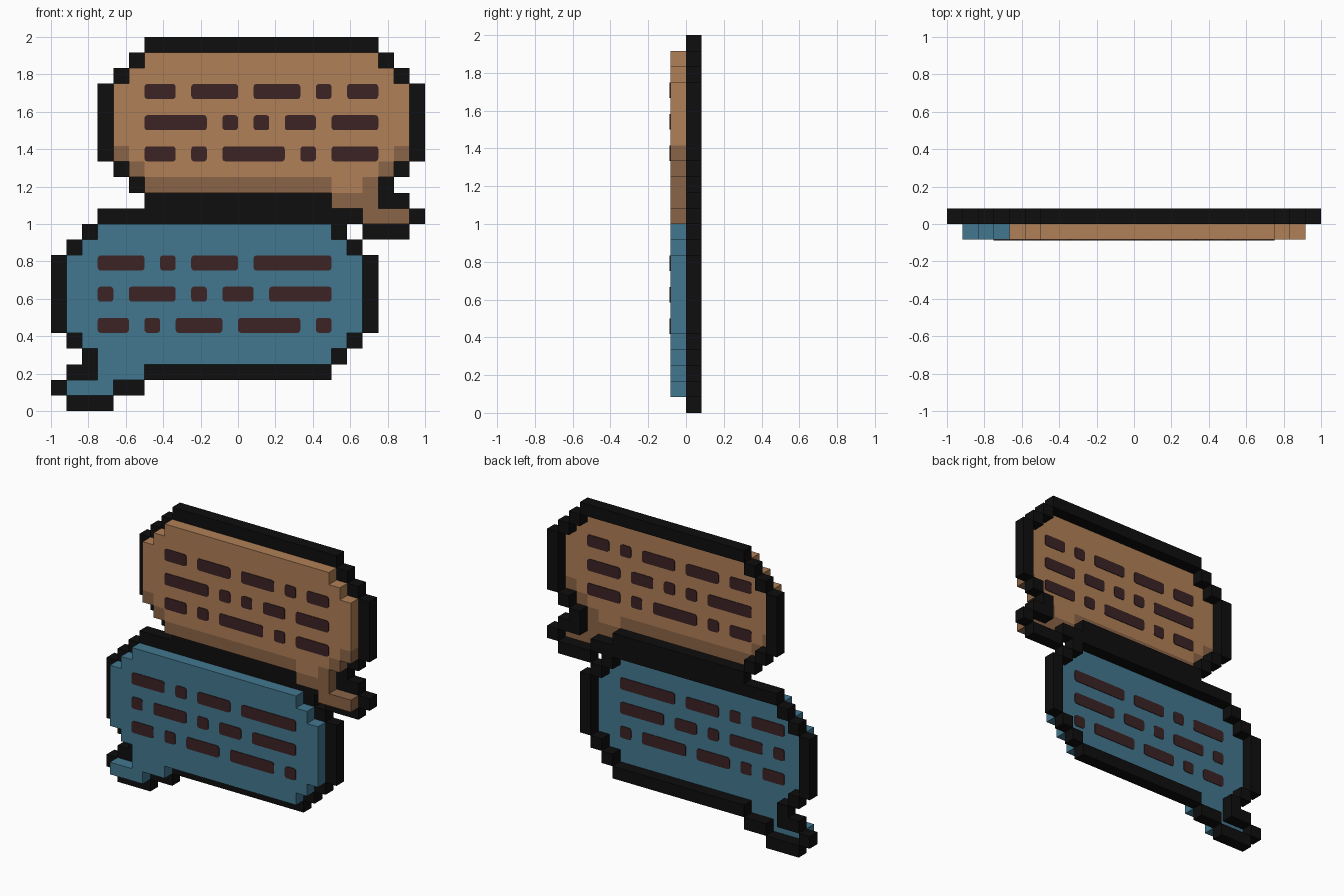
import bpy, bmesh
from mathutils import Matrix

U = 1 / 12          # one pixel of the design
PLATE = 0.004       # thickness of the text plates

if "Cube" in bpy.data.objects:
    bpy.data.objects.remove(bpy.data.objects["Cube"])


def material(name, rgb):
    linear = [(c / 255 / 12.92) if c < 11 else ((c / 255 + 0.055) / 1.055) ** 2.4 for c in rgb]
    mat = bpy.data.materials.new(name)
    mat.use_nodes = True
    mat.diffuse_color = (*linear, 1)
    mat.node_tree.nodes["Principled BSDF"].inputs["Base Color"].default_value = (*linear, 1)
    return mat


black = material("outline_black", (14, 14, 14))
tan = material("bubble_tan", (176, 128, 87))
brown = material("shadow_brown", (138, 100, 70))
blue = material("bubble_blue", (66, 119, 143))
ink = material("text_dark", (60, 35, 36))


def finish(bm, name, mats):
    mesh = bpy.data.meshes.new(name)
    bm.to_mesh(mesh)
    bm.free()
    for m in mats:
        mesh.materials.append(m)
    obj = bpy.data.objects.new(name, mesh)
    bpy.context.collection.objects.link(obj)
    return obj


def pixel_slab(name, cells, y0, y1, mats, shaded=()):
    """Extrude a set of (column, row) pixels between two depths."""
    bm = bmesh.new()
    for i, k in cells:
        corners = ((i, k), (i + 1, k), (i + 1, k + 1), (i, k + 1))
        bm.faces.new([bm.verts.new((x * U, y0, z * U)) for x, z in corners])
    bmesh.ops.remove_doubles(bm, verts=bm.verts, dist=U / 100)
    front = bm.faces[:]
    back = bmesh.ops.duplicate(bm, geom=front)
    back_faces = [g for g in back["geom"] if isinstance(g, bmesh.types.BMFace)]
    bmesh.ops.translate(bm, verts=list({v for f in back_faces for v in f.verts}), vec=(0, y1 - y0, 0))
    bmesh.ops.reverse_faces(bm, faces=back_faces)
    # Walls wherever a pixel has no neighbour
    for i, k in cells:
        for dx, dz, a, b in ((1, 0, (1, 0), (1, 1)), (-1, 0, (0, 1), (0, 0)),
                             (0, 1, (1, 1), (0, 1)), (0, -1, (0, 0), (1, 0))):
            if (i + dx, k + dz) not in cells:
                pts = ((a, y0), (a, y1), (b, y1), (b, y0))
                bm.faces.new([bm.verts.new(((i + p[0]) * U, y, (k + p[1]) * U)) for p, y in pts])
    bmesh.ops.remove_doubles(bm, verts=bm.verts, dist=U / 100)
    bmesh.ops.recalc_face_normals(bm, faces=bm.faces)
    # Shaded pixels take the second colour on every side
    for f in bm.faces:
        inside = (f.calc_center_median() - f.normal * U * 0.4) / U
        f.material_index = int((int(inside.x // 1), int(inside.z // 1)) in shaded)
    return finish(bm, name, mats)


def text_bars(name, rows):
    """Rounded dashes on the front and back of a bubble."""
    bm = bmesh.new()
    for k, spans in rows.items():
        for a, b in spans:
            for y in (-U - PLATE / 2, PLATE / 2):
                mat = Matrix.Translation(((a + b) / 2 * U, y, (k + 0.5) * U))
                mat = mat @ Matrix.Diagonal(((b - a) * U, PLATE, U * 0.97, 1))
                bar = bmesh.ops.create_cube(bm, size=1, matrix=mat)["verts"]
                edges = {e for v in bar for e in v.link_edges
                         if abs(e.verts[0].co.y - e.verts[1].co.y) > PLATE / 2}
                bmesh.ops.bevel(bm, geom=list(edges), offset=0.016, segments=3,
                                profile=0.5, affect='EDGES')
    return finish(bm, name, [ink])


def pixels(spans):
    return {(i, k) for k, a, b in spans for i in range(a, b)}


def outline(cells):
    ring = {(i + dx, k + dz) for i, k in cells
            for dx, dz in ((1, 0), (-1, 0), (0, 1), (0, -1))}
    return ring - cells


# Bubble body with its tail, as (row, first column, end column)
body = pixels([(22, -6, 9), (21, -7, 10), *[(k, -8, 11) for k in range(16, 21)],
               (15, -7, 10), (14, -6, 9), (13, 6, 9), (12, 8, 11)])
shadow = pixels([(16, -8, -7), (16, 10, 11), (15, -7, -6), (15, 9, 10),
                 (14, -6, 6), (14, 8, 9), (13, 6, 9), (12, 8, 11)])

# The lower bubble is the upper one mirrored and moved down
lower_body = {(-1 - i, k - 11) for i, k in body}

for place, cells, mats, shaded in (("upper", body, [tan, brown], shadow),
                                   ("lower", lower_body, [blue], ())):
    pixel_slab(place + "_bubble", cells, -U, 0, mats, shaded)
    pixel_slab(place + "_outline", outline(cells), 0, U, [black])

# Dashes standing for lines of writing
text_bars("upper_text", {
    20: [(-6, -4), (-3, 0), (1, 4), (5, 6), (7, 9)],
    18: [(-6, -2), (-1, 0), (1, 2), (3, 5), (6, 9)],
    16: [(-6, -4), (-3, -2), (-1, 3), (4, 5), (6, 9)]})
text_bars("lower_text", {
    9: [(-9, -6), (-5, -4), (-3, 0), (1, 6)],
    7: [(-9, -8), (-7, -4), (-3, -2), (-1, 1), (2, 6)],
    5: [(-9, -7), (-6, -5), (-4, -1), (0, 4), (5, 6)]})
